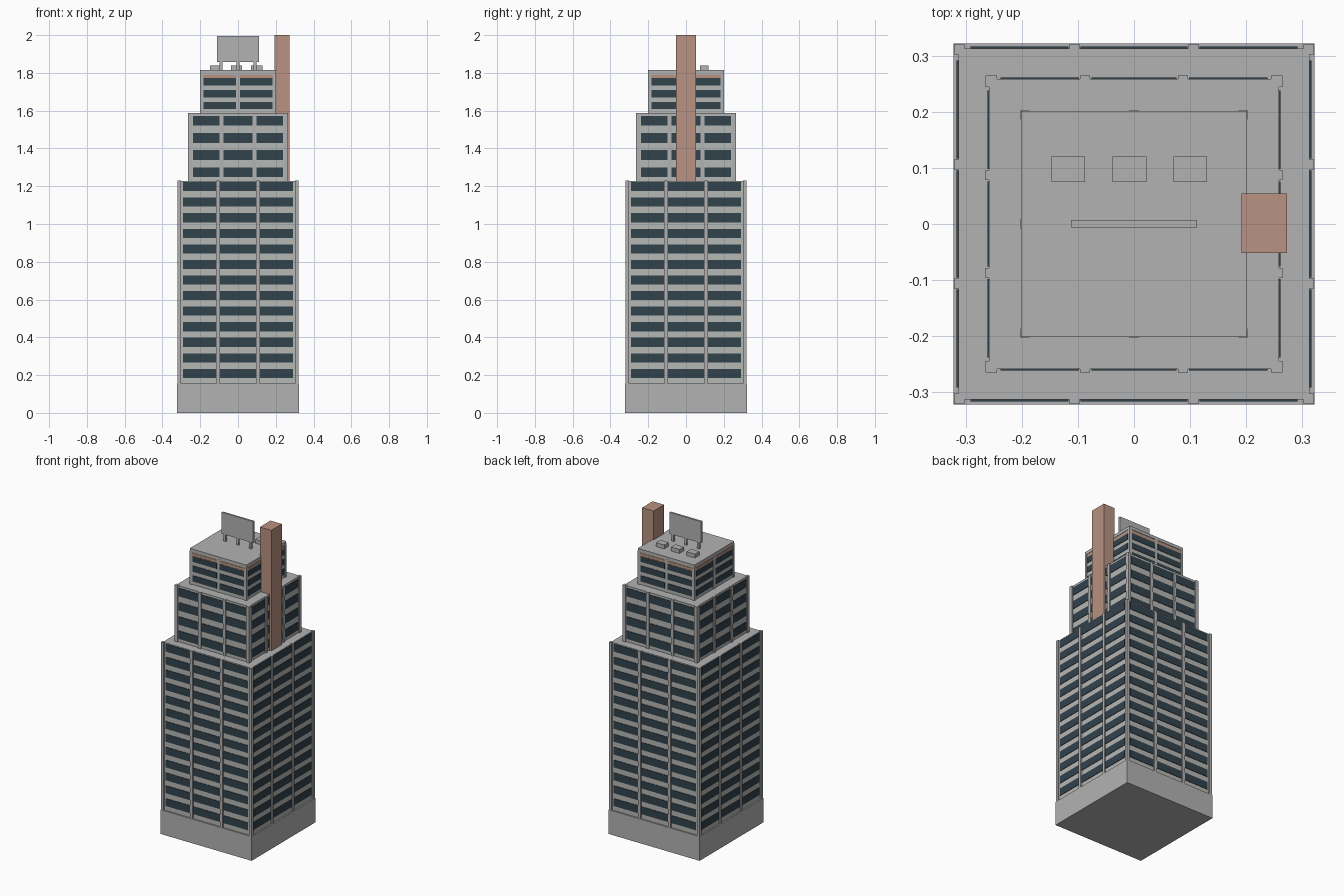
import bpy, bmesh
from mathutils import Matrix, Vector

old = bpy.data.objects.get("Cube")
if old:
    bpy.data.objects.remove(old, do_unlink=True)


def material(name, rgb):
    m = bpy.data.materials.new(name)
    m.use_nodes = True
    m.diffuse_color = (*rgb, 1)
    m.node_tree.nodes["Principled BSDF"].inputs["Base Color"].default_value = (*rgb, 1)
    return m


STONE = material("grey stone", (0.45, 0.45, 0.45))
SPANDREL = material("pale concrete", (0.47, 0.48, 0.46))
GLASS = material("dark blue glass", (0.031, 0.054, 0.073))
BRICK = material("red brick", (0.48, 0.29, 0.22))


def boxes(name, mat, extents, sides=1):
    """Boxes given as (x0, x1, y0, y1, z0, z1), repeated around the tower."""
    bm = bmesh.new()
    for x0, x1, y0, y1, z0, z1 in extents:
        size = Vector((x1 - x0, y1 - y0, z1 - z0))
        centre = Vector((x0 + x1, y0 + y1, z0 + z1)) / 2
        for k in range(sides):
            turn = Matrix.Rotation(k * 1.5707963, 4, "Z")
            bmesh.ops.create_cube(
                bm, size=1,
                matrix=turn @ Matrix.Translation(centre) @ Matrix.Diagonal((*size, 1)))
    mesh = bpy.data.meshes.new(name)
    bm.to_mesh(mesh)
    bm.free()
    mesh.materials.append(mat)
    obj = bpy.data.objects.new(name, mesh)
    bpy.context.scene.collection.objects.link(obj)
    return obj


def tier(name, half, outer, z0, z1, pier, mids, edge, rows, first, pitch, height):
    """Walled block with piers and ribbon windows on all four sides."""
    boxes(name + "_walls", SPANDREL, [(-half, half, -half, half, z0, z1 - 0.01)])
    boxes(name + "_roof", STONE, [(-half, half, -half, half, z1 - 0.01, z1)])
    # Corner piers, then the slim piers between window bays
    boxes(name + "_corner_piers", STONE,
          [(-outer, -outer + pier, -outer, -outer + pier, z0, z1 + 0.001)], 4)
    boxes(name + "_bay_piers", STONE,
          [(m - 0.009, m + 0.009, -outer, -half + 0.01, z0, z1 + 0.001) for m in mids], 4)
    # Window strips in each bay
    stops = [-edge] + [m + s * 0.011 for m in mids for s in (-1, 1)] + [edge]
    strips = []
    for r in range(rows):
        z = first + r * pitch
        for a, b in zip(stops[::2], stops[1::2]):
            strips.append((a, b, -half - 0.003, -half + 0.005, z, z + height))
    boxes(name + "_windows", GLASS, strips, 4)


# Plinth and three stepped tiers
boxes("plinth", STONE, [(-0.322, 0.322, -0.322, 0.322, 0, 0.155)])
tier("lower_tier", 0.313, 0.321, 0.155, 1.228, 0.019, (-0.106, 0.106), 0.291,
     13, 0.185, 0.0824, 0.048)
tier("middle_tier", 0.258, 0.265, 1.228, 1.587, 0.021, (-0.087, 0.087), 0.238,
     4, 1.248, 0.091, 0.052)
tier("upper_tier", 0.198, 0.202, 1.587, 1.80, 0.016, (0,), 0.182,
     3, 1.608, 0.063, 0.038)

# Brick band and cap of the upper tier
boxes("brick_band", BRICK, [(-0.187, 0.187, -0.2005, -0.19, 1.771, 1.79)], 4)
boxes("roof_cap", STONE, [(-0.201, 0.201, -0.201, 0.201, 1.795, 1.815)])

# Chimney shaft rising beside the upper tiers
boxes("chimney", BRICK, [(0.192, 0.273, -0.052, 0.054, 0.01, 2.0)])

# Rooftop board on three posts
boxes("roof_board", STONE, [(-0.112, 0.112, -0.006, 0.007, 1.858, 1.995)])
boxes("board_posts", STONE,
      [(x - 0.007, x + 0.007, -0.006, 0.006, 1.81, 1.862) for x in (-0.09, 0, 0.09)])

# Rooftop plant boxes
boxes("roof_vents", STONE,
      [(x - 0.03, x + 0.03, 0.075, 0.12, 1.81, 1.84) for x in (-0.117, -0.008, 0.1)])
